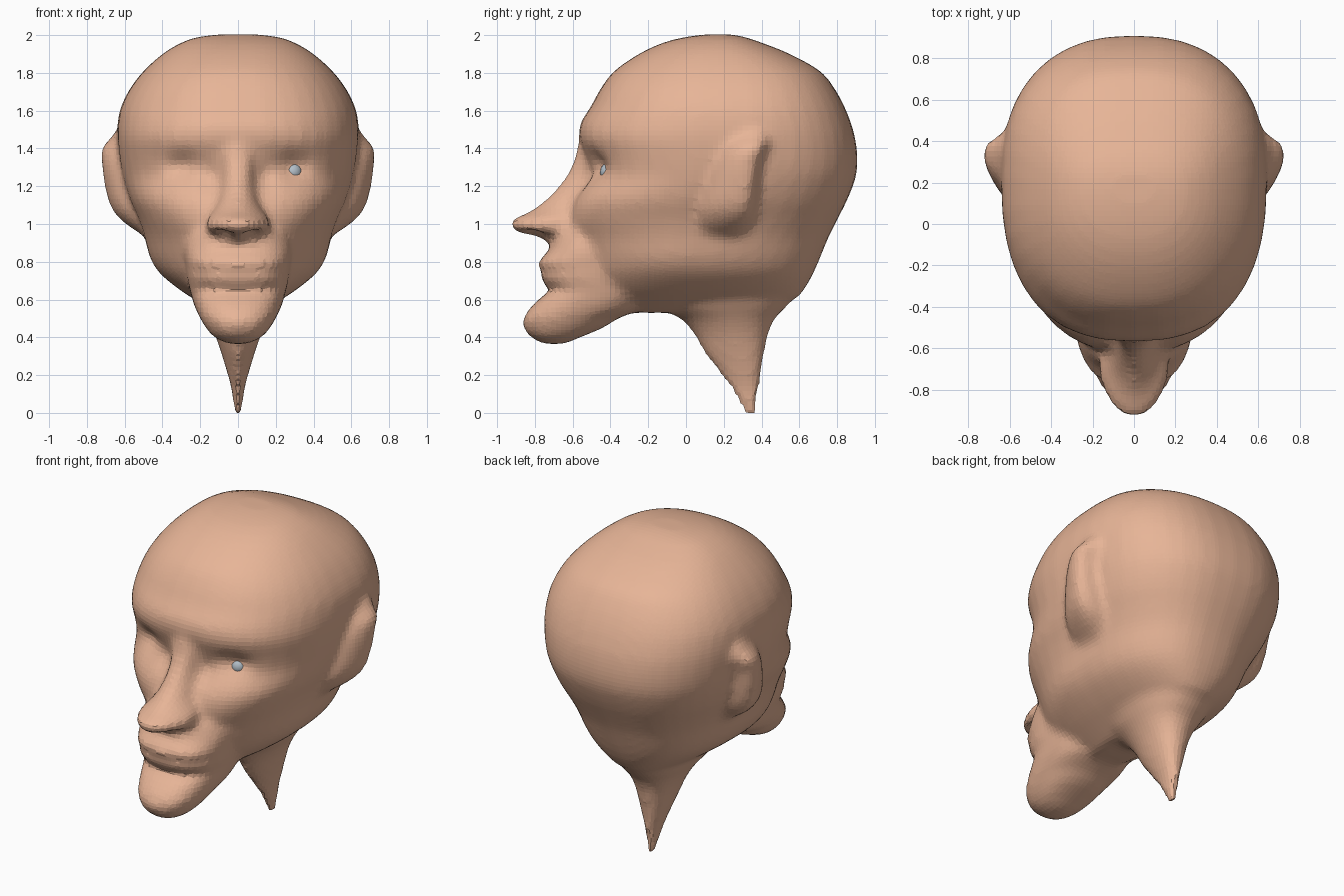
import bpy, bmesh, math

bm = bmesh.new()


def spow(v, p):
    return math.copysign(abs(v) ** p, v)


def smooth_rows(rows, steps=3):
    """Catmull-Rom in-between rows, so the loft has no bands"""
    out = []
    for i in range(len(rows) - 1):
        a, b, c, d = (rows[max(0, min(len(rows) - 1, i + k))] for k in (-1, 0, 1, 2))
        for s in range(steps):
            t = s / steps
            out.append([q + 0.5 * t * (r - p + t * (2 * p - 5 * q + 4 * r - u + t * (3 * (q - r) + u - p)))
                        for p, q, r, u in zip(a, b, c, d)])
    return out + [list(rows[-1])]


def loft(sections, cx=0.0, seg=40, back=2.3):
    """Closed loft of horizontal rings: z, front y, widest y, back y, half width, front power, [x offset]"""
    rings = []
    for s in smooth_rows(sections):
        z, yf, yc, yb, w, n = s[:6]
        ox = cx * s[6] if len(s) > 6 else 0.0
        ring = []
        for i in range(seg):
            a = 2 * math.pi * i / seg
            front = math.sin(a) < 0
            p = 2 / (n if front else back)
            r = (yc - yf) if front else (yb - yc)
            ring.append(bm.verts.new((ox + w * spow(math.cos(a), p), yc + r * spow(math.sin(a), p), z)))
        rings.append(ring)
    for a, b in zip(rings, rings[1:]):
        for i in range(seg):
            j = (i + 1) % seg
            bm.faces.new((a[i], a[j], b[j], b[i]))
    bm.faces.new(rings[0][::-1])
    bm.faces.new(rings[-1])


# Skull, cheeks and jaw hinge
loft([
    (0.53, -0.38, 0.0, 0.38, 0.12, 2.0),
    (0.60, -0.52, 0.0, 0.57, 0.23, 2.0),
    (0.66, -0.57, 0.0, 0.63, 0.32, 2.0),
    (0.74, -0.60, 0.0, 0.675, 0.415, 1.9),
    (0.82, -0.61, 0.0, 0.71, 0.465, 1.9),
    (0.93, -0.625, 0.05, 0.755, 0.495, 2.1),
    (1.03, -0.625, 0.13, 0.805, 0.53, 2.5),
    (1.13, -0.595, 0.18, 0.855, 0.575, 2.7),
    (1.25, -0.53, 0.21, 0.90, 0.612, 2.5),
    (1.35, -0.535, 0.22, 0.908, 0.63, 2.5),
    (1.45, -0.565, 0.22, 0.897, 0.64, 2.5),
    (1.53, -0.56, 0.22, 0.875, 0.638, 2.4),
    (1.62, -0.505, 0.22, 0.84, 0.62, 2.4),
    (1.72, -0.45, 0.22, 0.785, 0.57, 2.4),
    (1.81, -0.38, 0.20, 0.71, 0.50, 2.3),
    (1.90, -0.25, 0.18, 0.55, 0.40, 2.3),
    (1.96, -0.12, 0.17, 0.40, 0.30, 2.3),
    (1.99, 0.0, 0.17, 0.31, 0.21, 2.2),
    (2.003, 0.1, 0.17, 0.24, 0.10, 2.0),
], back=2.4)

# Chin, lips and muzzle
loft([
    (0.365, -0.76, -0.70, -0.64, 0.05, 2.0),
    (0.40, -0.82, -0.68, -0.56, 0.125, 2.2),
    (0.45, -0.86, -0.64, -0.44, 0.17, 2.2),
    (0.50, -0.86, -0.60, -0.36, 0.20, 2.3),
    (0.55, -0.83, -0.52, -0.24, 0.225, 2.4),
    (0.61, -0.77, -0.45, -0.20, 0.245, 2.6),
    (0.65, -0.72, -0.42, -0.20, 0.255, 2.7),
    (0.69, -0.755, -0.42, -0.20, 0.265, 2.7),
    (0.74, -0.77, -0.42, -0.20, 0.275, 2.7),
    (0.762, -0.735, -0.42, -0.20, 0.275, 2.7),
    (0.785, -0.79, -0.42, -0.20, 0.28, 2.7),
    (0.82, -0.765, -0.42, -0.20, 0.285, 2.6),
    (0.87, -0.72, -0.42, -0.20, 0.29, 2.6),
    (0.95, -0.70, -0.42, -0.20, 0.27, 2.3),
    (1.02, -0.65, -0.42, -0.20, 0.22, 2.2),
])

# Nose
loft([
    (0.915, -0.76, -0.64, -0.5, 0.07, 2.0),
    (0.95, -0.87, -0.66, -0.5, 0.135, 2.0),
    (0.975, -0.92, -0.68, -0.5, 0.165, 1.9),
    (1.02, -0.925, -0.68, -0.5, 0.165, 1.9),
    (1.045, -0.87, -0.64, -0.45, 0.15, 1.9),
    (1.09, -0.79, -0.60, -0.4, 0.12, 1.8),
    (1.17, -0.70, -0.55, -0.4, 0.095, 1.9),
    (1.26, -0.63, -0.50, -0.4, 0.09, 2.0),
    (1.36, -0.585, -0.48, -0.4, 0.10, 2.0),
    (1.46, -0.565, -0.45, -0.4, 0.10, 2.0),
])

# Tapered neck spike
loft([
    (-0.02, 0.325, 0.35, 0.372, 0.022, 2.0),
    (0.05, 0.28, 0.345, 0.38, 0.026, 2.0),
    (0.13, 0.235, 0.33, 0.388, 0.036, 2.0),
    (0.22, 0.17, 0.31, 0.398, 0.06, 1.8),
    (0.32, 0.095, 0.28, 0.415, 0.09, 1.8),
    (0.42, 0.04, 0.25, 0.435, 0.125, 1.8),
    (0.50, -0.03, 0.23, 0.47, 0.165, 1.9),
    (0.56, -0.15, 0.20, 0.53, 0.205, 2.0),
    (0.64, -0.20, 0.20, 0.58, 0.25, 2.0),
])

# Ears: wedges that rise out of the cheek and drop off at the back rim
for side in (-1, 1):
    loft([
        (0.95, 0.06, 0.22, 0.30, 0.05, 1.7, 0.47),
        (1.02, 0.06, 0.27, 0.35, 0.10, 1.6, 0.52),
        (1.10, 0.08, 0.30, 0.37, 0.11, 1.6, 0.57),
        (1.22, 0.12, 0.32, 0.385, 0.11, 1.6, 0.60),
        (1.33, 0.16, 0.33, 0.40, 0.11, 1.6, 0.615),
        (1.40, 0.20, 0.35, 0.43, 0.105, 1.6, 0.62),
        (1.45, 0.23, 0.36, 0.44, 0.07, 1.6, 0.61),
        (1.49, 0.28, 0.37, 0.42, 0.04, 1.8, 0.61),
    ], side, 24, back=1.9)

bmesh.ops.recalc_face_normals(bm, faces=bm.faces)
mesh = bpy.data.meshes.new("head")
bm.to_mesh(mesh)
bm.free()
head = bpy.data.objects.new("head", mesh)
bpy.context.collection.objects.link(head)
bpy.context.view_layer.objects.active = head
head.select_set(True)

# Fuse the masses into one skin
rm = head.modifiers.new("fuse", "REMESH")
rm.mode = "VOXEL"
rm.voxel_size = 0.026
sm = head.modifiers.new("soften", "SMOOTH")
sm.factor = 0.5
sm.iterations = 5
for m in ("fuse", "soften"):
    bpy.ops.object.modifier_apply(modifier=m)

# Press in eye sockets and nostrils
dents = [  # centre x, y, z, radii x, y, z, push y, z
    (0.29, -0.46, 1.31, 0.10, 0.2, 0.07, 0.045, 0),
    (0.15, -0.58, 1.25, 0.05, 0.2, 0.08, 0.02, 0),
    (0.07, -0.80, 0.93, 0.05, 0.06, 0.04, 0, 0.035),
]
for v in head.data.vertices:
    for cx, cy, cz, rx, ry, rz, py, pz in dents:
        d = ((abs(v.co.x) - cx) / rx) ** 2 + ((v.co.y - cy) / ry) ** 2 + ((v.co.z - cz) / rz) ** 2
        k = math.exp(-d)
        v.co.y += py * k
        v.co.z += pz * k
    v.co.z = max(v.co.z, 0.0)

skin = bpy.data.materials.new("skin")
skin.diffuse_color = (0.80, 0.46, 0.31, 1)
head.data.materials.clear()
head.data.materials.append(skin)
for p in head.data.polygons:
    p.material_index = 0
    p.use_smooth = False

# Single visible eyeball
bpy.ops.mesh.primitive_uv_sphere_add(segments=16, ring_count=10, radius=0.05, location=(0.29, -0.405, 1.275))
eye = bpy.context.object
eye.name = "eyeball"
grey = bpy.data.materials.new("eye_grey")
grey.diffuse_color = (0.45, 0.52, 0.58, 1)
eye.data.materials.append(grey)
bpy.ops.object.shade_smooth_by_angle()
